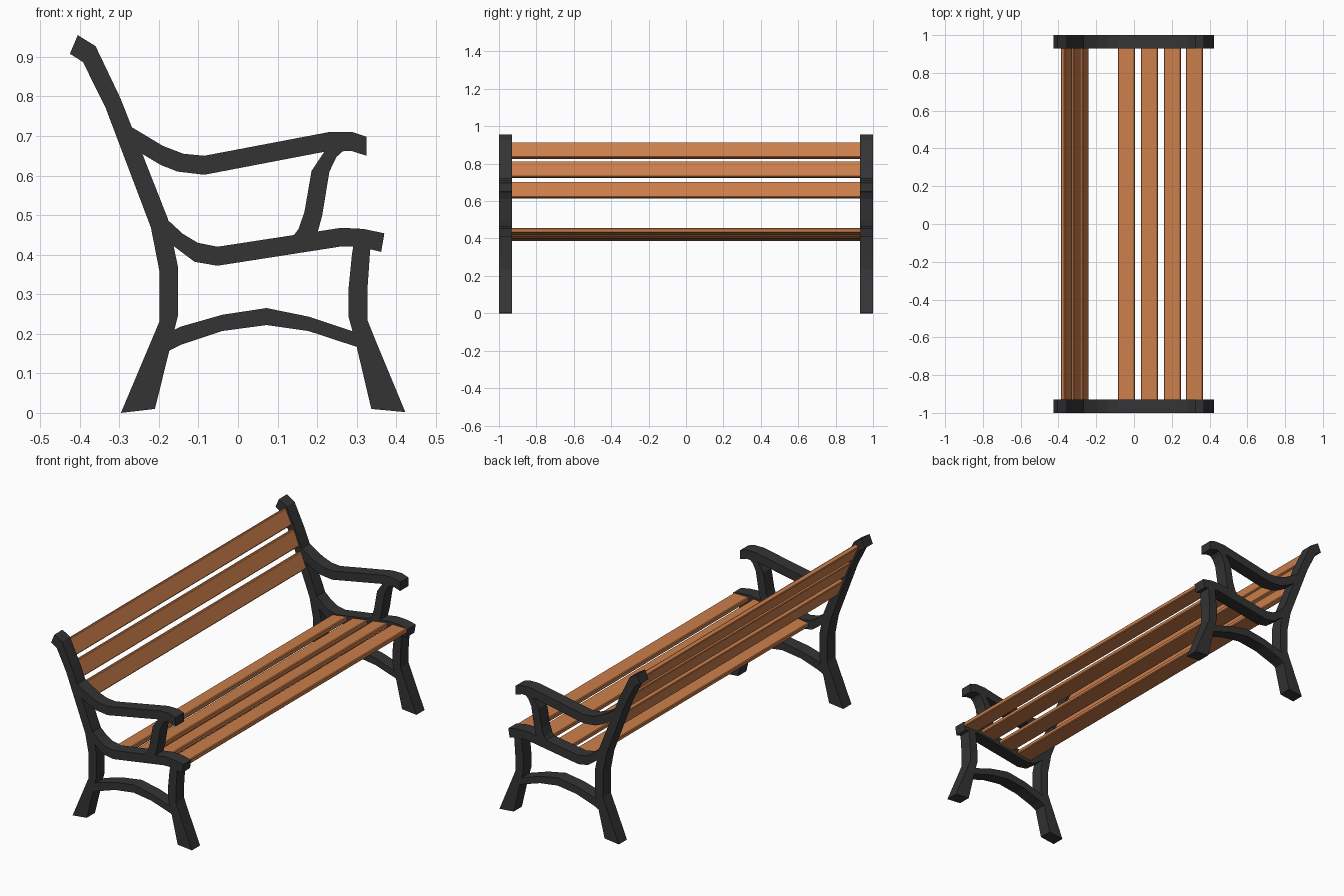
import bpy, bmesh, math

if "Cube" in bpy.data.objects:
    bpy.data.objects.remove(bpy.data.objects["Cube"])

Y_IN, Y_OUT = 0.93, 1.0   # inner and outer faces of the iron end frames


def material(name, rgb):
    m = bpy.data.materials.new(name)
    m.diffuse_color = (*rgb, 1)
    m.use_nodes = True
    m.node_tree.nodes["Principled BSDF"].inputs["Base Color"].default_value = m.diffuse_color
    return m


iron = material("dark iron", (0.034, 0.034, 0.034))
wood = material("warm wood", (0.60, 0.21, 0.07))


def add_object(name, bm, mat):
    bmesh.ops.recalc_face_normals(bm, faces=bm.faces)
    mesh = bpy.data.meshes.new(name)
    bm.to_mesh(mesh)
    bm.free()
    mesh.materials.append(mat)
    ob = bpy.data.objects.new(name, mesh)
    bpy.context.collection.objects.link(ob)
    return ob


def frame_bar(name, side_a, side_b):
    """Bar swept between two matching edge lines in x/z, mirrored to both ends."""
    bm = bmesh.new()
    rings = [[bm.verts.new((p[0], y, p[1]))
              for p, y in ((a, -Y_OUT), (b, -Y_OUT), (b, -Y_IN), (a, -Y_IN))]
             for a, b in zip(side_a, side_b)]
    for r, s in zip(rings, rings[1:]):
        for i in range(4):
            j = (i + 1) % 4
            bm.faces.new((r[i], r[j], s[j], s[i]))
    bm.faces.new(rings[0])
    bm.faces.new(rings[-1])
    ob = add_object(name, bm, iron)
    mod = ob.modifiers.new("other end", 'MIRROR')
    mod.use_axis = (False, True, False)


def slat(name, x, z, angle):
    """Long plank, tilted about the y axis."""
    bm = bmesh.new()
    bmesh.ops.create_cube(bm, size=1)
    bmesh.ops.scale(bm, verts=bm.verts, vec=(0.09, 2 * Y_IN + 0.01, 0.025))
    ob = add_object(name, bm, wood)
    ob.location = (x, 0, z)
    ob.rotation_euler = (0, math.radians(angle), 0)
    mod = ob.modifiers.new("soft edges", 'BEVEL')
    mod.width = 0.004
    mod.segments = 1


# Back post running down into the rear leg
frame_bar("back_post_and_rear_leg",
          [(-.425, .908), (-.392, .887), (-.335, .772), (-.22, .468),
           (-.199, .36), (-.199, .23), (-.296, 0)],
          [(-.405, .955), (-.36, .927), (-.297, .795), (-.177, .49),
           (-.152, .37), (-.152, .245), (-.21, .01)])

# Front leg
frame_bar("front_leg",
          [(.293, .43), (.288, .40), (.279, .31), (.279, .245), (.30, .167), (.337, .01)],
          [(.338, .43), (.334, .41), (.327, .31), (.327, .235), (.347, .185), (.423, .002)])

# Arched stretcher between the legs
frame_bar("stretcher",
          [(-.165, .208), (-.145, .218), (-.04, .248), (.072, .265), (.18, .243), (.294, .205)],
          [(-.175, .157), (-.145, .172), (-.04, .207), (.072, .222), (.178, .207), (.30, .167)])

# Seat rail
frame_bar("seat_rail",
          [(-.18, .49), (-.14, .453), (-.102, .43), (-.052, .42),
           (.262, .468), (.317, .465), (.37, .454)],
          [(-.195, .45), (-.163, .422), (-.11, .382), (-.052, .372),
           (.256, .42), (.31, .42), (.362, .407)])

# Armrest
frame_bar("armrest",
          [(-.27, .723), (-.19, .675), (-.138, .655), (-.085, .65),
           (.231, .71), (.289, .71), (.325, .698)],
          [(-.246, .657), (-.196, .627), (-.153, .61), (-.085, .602),
           (.218, .66), (.287, .662), (.325, .65)])

# Curved support under the armrest
frame_bar("arm_support",
          [(.218, .66), (.205, .64), (.186, .612), (.168, .508), (.153, .465), (.138, .445)],
          [(.27, .667), (.249, .647), (.231, .61), (.213, .50), (.205, .47), (.198, .445)])

# Seat slats follow the rail
for i, (x, z, a) in enumerate([(-.04, .405, -8), (.082, .419, -8),
                               (.204, .436, -8), (.32, .443, 0)]):
    slat(f"seat_slat_{i + 1}", x, z, a)

# Backrest slats follow the post
for i, (x, z, tilt) in enumerate([(-.358, .87, 25), (-.311, .768, 22), (-.268, .658, 21)]):
    slat(f"back_slat_{i + 1}", x, z, 90 - tilt)
